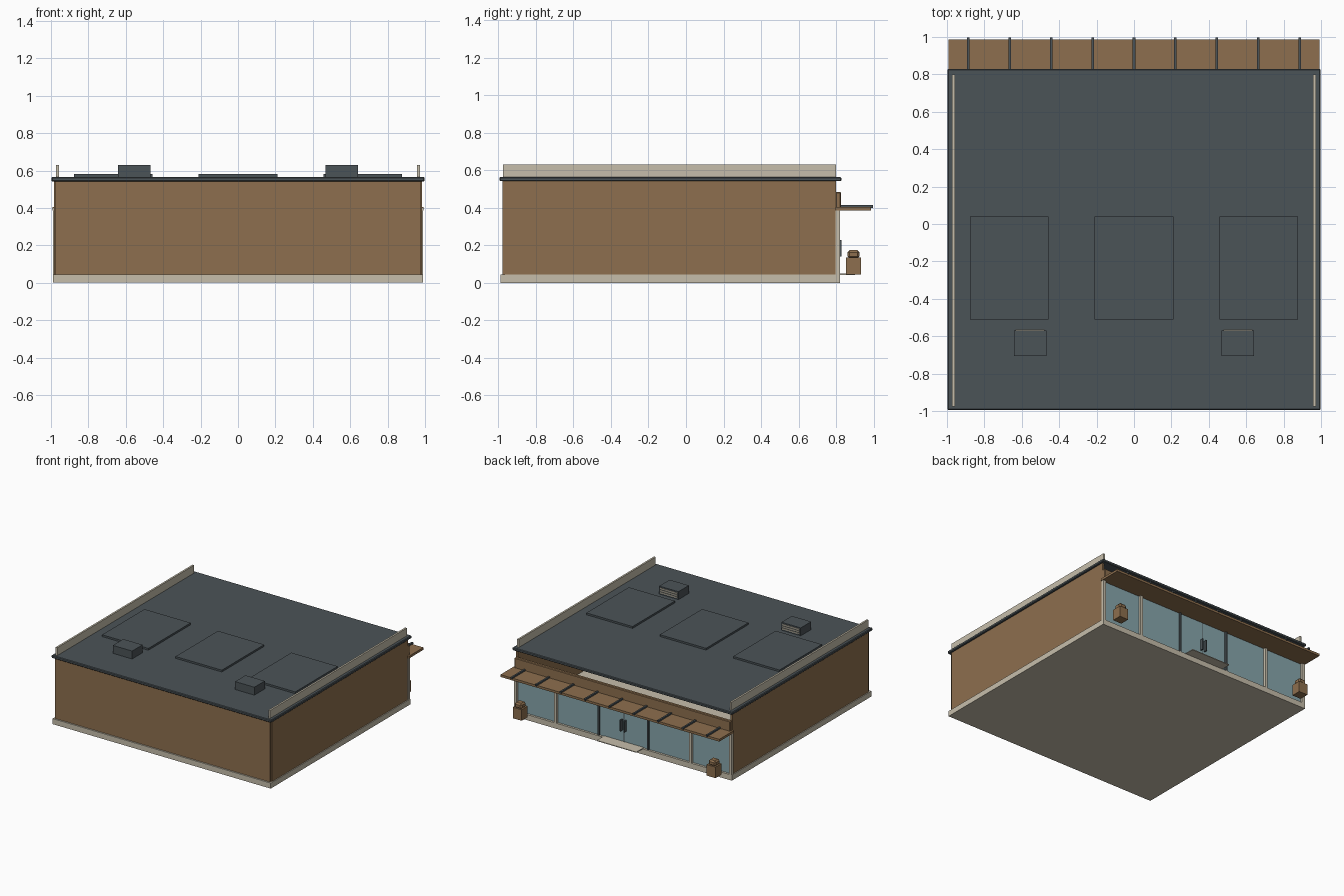
import bpy
import bmesh

if "Cube" in bpy.data.objects:
    bpy.data.objects.remove(bpy.data.objects["Cube"])


def linear(c):
    return c / 12.92 if c <= 0.04045 else ((c + 0.055) / 1.055) ** 2.4


def material(name, *rgb):
    col = [linear(c / 255) for c in rgb] + [1]
    m = bpy.data.materials.new(name)
    m.use_nodes = True
    m.diffuse_color = col
    m.node_tree.nodes["Principled BSDF"].inputs["Base Color"].default_value = col
    return m


BROWN = material("warm brown", 141, 111, 78)
SLATE = material("dark slate", 75, 83, 87)
CREAM = material("pale stone", 198, 190, 171)
GLASS = material("blue grey glass", 136, 166, 172)


def box(name, x, y, z, mat, bevel=0):
    """Box from (min, max) ranges along each axis."""
    bm = bmesh.new()
    bmesh.ops.create_cube(bm, size=1)
    for v in bm.verts:
        for i, (lo, hi) in enumerate((x, y, z)):
            v.co[i] = hi if v.co[i] > 0 else lo
    me = bpy.data.meshes.new(name)
    bm.to_mesh(me)
    bm.free()
    me.materials.append(mat)
    ob = bpy.data.objects.new(name, me)
    bpy.context.collection.objects.link(ob)
    if bevel:
        mod = ob.modifiers.new("chamfer", "BEVEL")
        mod.width = bevel
        mod.segments = 1
    return ob


def around(c, width):
    return c - width / 2, c + width / 2


def pair(name, cx, width, y, z, mat, bevel=0):
    """The same box on both sides of the model."""
    for side, s in (("left", 1), ("right", -1)):
        box(f"{side}_{name}", around(s * cx, width), y, z, mat, bevel)


# Hollow shell: floor slab, three walls, roof
box("floor_slab", (-0.99, 0.99), (-0.99, 0.82), (0, 0.045), CREAM)
pair("side_wall", 0.974, 0.018, (-0.965, 0.80), (0.045, 0.545), BROWN)
box("front_wall", (-0.976, 0.976), (-0.978, -0.96), (0.045, 0.545), BROWN)
box("roof", (-0.998, 0.998), (-0.995, 0.828), (0.542, 0.565), SLATE, 0.005)
pair("parapet", 0.965, 0.015, (-0.975, 0.80), (0.565, 0.63), CREAM)

# Raised roof panels and ventilation units
for i, x in enumerate((-0.667, 0, 0.667)):
    box(f"roof_panel_{i + 1}", around(x, 0.42), (-0.51, 0.04), (0.565, 0.58), SLATE)
pair("roof_unit", 0.555, 0.175, (-0.705, -0.57), (0.565, 0.63), SLATE)
for i in range(3):
    z = 0.581 + 0.017 * i
    pair(f"vent_slat_{i + 1}", 0.555, 0.155, (-0.571, -0.564), around(z, 0.008), CREAM)

# Glazed storefront with posts, mullions and door handles
box("shop_glass", (-0.97, 0.97), (0.79, 0.802), (0.045, 0.395), GLASS)
pair("corner_post", 0.976, 0.026, (0.797, 0.82), (0.045, 0.40), CREAM)
pair("inner_post", 0.612, 0.022, (0.797, 0.82), (0.045, 0.40), CREAM)
pair("door_mullion", 0.225, 0.014, (0.797, 0.815), (0.045, 0.395), SLATE)
box("door_seam", around(0, 0.005), (0.80, 0.804), (0.045, 0.395), SLATE)
pair("door_handle", 0.017, 0.010, (0.80, 0.83), (0.14, 0.23), SLATE)
box("door_step", (-0.18, 0.18), (0.79, 0.90), (0.043, 0.049), CREAM)

# Fascia band, leaving an open slot below the roof
box("fascia_band", (-0.98, 0.98), (0.797, 0.826), (0.395, 0.485), BROWN, 0.005)

# Canopy with ribs
box("canopy", (-0.993, 0.993), (0.797, 0.987), (0.385, 0.404), BROWN)
for i in range(9):
    x = (i - 4) * 0.2215
    box(f"canopy_rib_{i + 1}", around(x, 0.014), (0.82, 0.997), (0.40, 0.416), SLATE)

# Planters beside the shop front
pair("planter", 0.88, 0.08, (0.853, 0.932), (0.045, 0.135), BROWN)
pair("planter_shrub", 0.88, 0.066, (0.86, 0.925), (0.13, 0.175), BROWN, 0.012)
